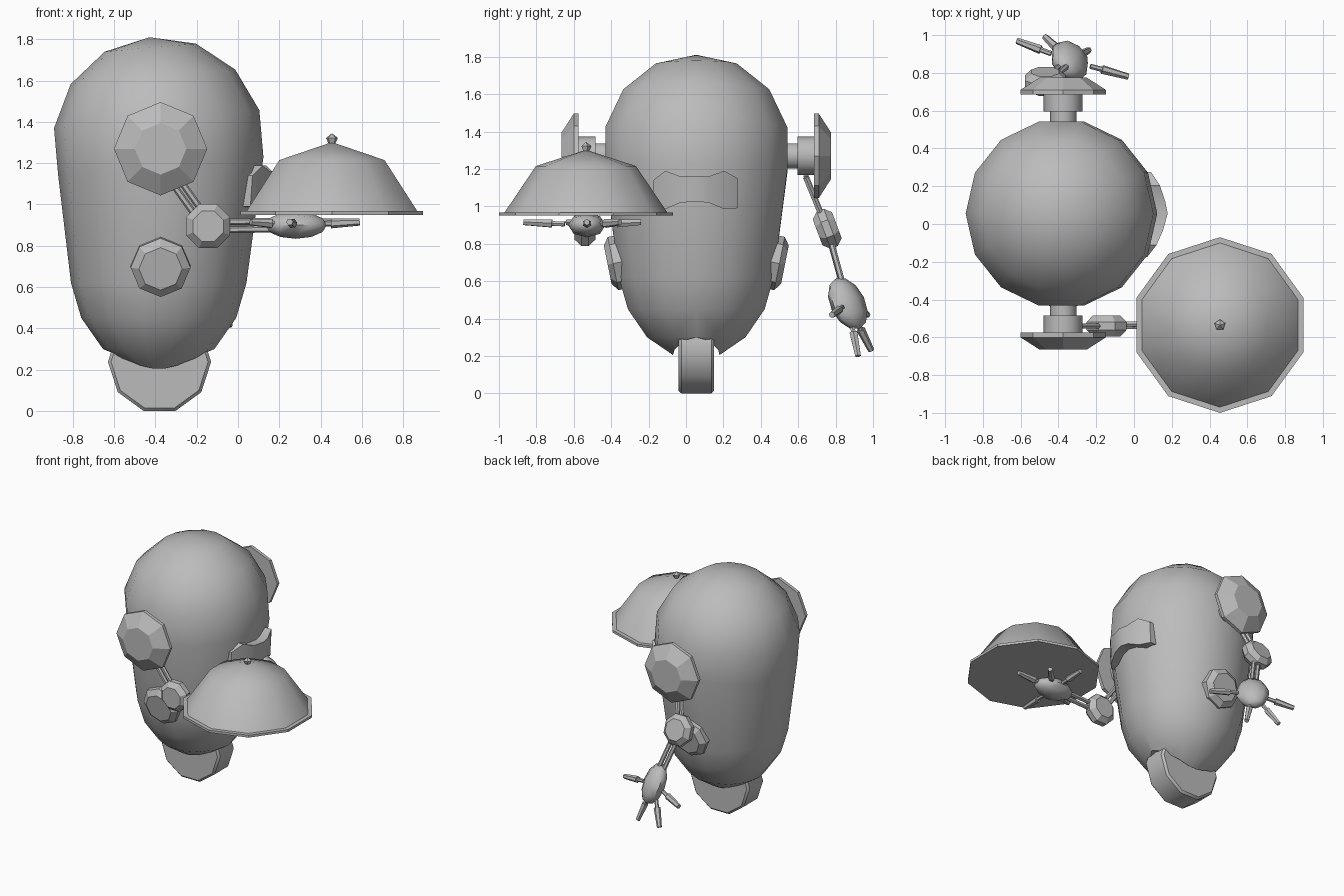
import bpy, bmesh, math
from mathutils import Vector, Matrix

if "Cube" in bpy.data.objects:
    bpy.data.objects.remove(bpy.data.objects["Cube"])

grey = bpy.data.materials.new("metal grey")
grey.diffuse_color = (0.5, 0.5, 0.5, 1)
grey.use_nodes = True
grey.node_tree.nodes["Principled BSDF"].inputs["Base Color"].default_value = grey.diffuse_color
UP = Vector((0, 0, 1))


def finish(name, bm, smooth=None):
    bmesh.ops.recalc_face_normals(bm, faces=bm.faces)
    me = bpy.data.meshes.new(name)
    bm.to_mesh(me)
    bm.free()
    me.materials.append(grey)
    ob = bpy.data.objects.new(name, me)
    bpy.context.collection.objects.link(ob)
    if smooth:
        shade(ob, smooth)
    return ob


def shade(ob, angle):
    bpy.ops.object.select_all(action='DESELECT')
    bpy.context.view_layer.objects.active = ob
    ob.select_set(True)
    bpy.ops.object.shade_smooth_by_angle(angle=math.radians(angle))


def lathe_mesh(profile, n, phase=0.0):
    """Revolve (radius, height) points about z; zero radius closes to a point."""
    bm = bmesh.new()
    rings = []
    for r, h in profile:
        if r == 0:
            rings.append([bm.verts.new((0, 0, h))] * n)
        else:
            a = [phase + math.tau * i / n for i in range(n)]
            rings.append([bm.verts.new((r * math.cos(t), r * math.sin(t), h)) for t in a])
    for lo, hi in zip(rings, rings[1:]):
        for i in range(n):
            j = (i + 1) % n
            corners = list(dict.fromkeys((lo[i], lo[j], hi[j], hi[i])))
            bm.faces.new(corners)
    for ring in (rings[0], rings[-1]):
        if ring[0] is not ring[1]:
            bm.faces.new(ring)
    return bm


def lathe(name, profile, n, origin, axis=UP, phase=0.0, smooth=None):
    bm = lathe_mesh(profile, n, phase)
    rot = UP.rotation_difference(Vector(axis).normalized()).to_matrix().to_4x4()
    bm.transform(Matrix.Translation(origin) @ rot)
    return finish(name, bm, smooth)


def rod(name, a, b, r1, r2=None, n=6):
    a, b = Vector(a), Vector(b)
    d = b - a
    return lathe(name, [(r1, 0), (r2 or r1, d.length)], n, a, d)


def twin_rods(name, a, b, side):
    for k in (-1, 1):
        off = Vector(side).normalized() * 0.02 * k
        rod(name, Vector(a) + off, Vector(b) + off, 0.016)


def elbow(name, centre, axis):
    lathe(name, [(0.08, -0.055), (0.115, -0.02), (0.115, 0.02), (0.08, 0.055)],
          8, centre, axis, math.pi / 8)


def palm(name, centre, axis, size):
    bm = bmesh.new()
    bmesh.ops.create_uvsphere(bm, u_segments=8, v_segments=6, radius=1)
    bm.transform(Matrix.Diagonal((*size, 1)))
    rot = UP.rotation_difference(Vector(axis).normalized()).to_matrix().to_4x4()
    bm.transform(Matrix.Translation(centre) @ rot)
    return finish(name, bm, 60)


def finger(name, centre, tip):
    c, t = Vector(centre), Vector(tip)
    rod(name, c.lerp(t, 0.35), c.lerp(t, 0.68), 0.014)
    rod(name + "_tip", c.lerp(t, 0.55), t, 0.024, 0.017)


# Body: dome leaning slightly to the back, tapered tub below
R, CZ = 0.512, 1.30
profile = [(0, 0.2), (0.12, 0.2), (0.27, 0.3), (0.375, 0.45), (0.425, 0.62)]
profile += [(R * math.sin(math.pi * k / 7), CZ + R * math.cos(math.pi * k / 7))
            for k in (4, 3, 2, 1)] + [(0, CZ + R)]
bm = lathe_mesh(profile, 14)
bmesh.ops.rotate(bm, verts=[v for v in bm.verts if v.co.z > 1], cent=(0, 0, CZ),
                 matrix=Matrix.Rotation(math.radians(-5), 3, 'Y'))
bm.transform(Matrix.Translation((-0.384, 0.055, 0)))
body = finish("body", bm)

# Wheel well cut through the underside
well = lathe("wheel_well_cutter", [(0.135, -0.8), (0.135, 0.8)], 12,
             (-0.38, 0.055, 0.165), (1, 0, 0))
cut = body.modifiers.new("well", 'BOOLEAN')
cut.operation, cut.solver, cut.object = 'DIFFERENCE', 'EXACT', well
bpy.context.view_layer.objects.active = body
bpy.ops.object.modifier_apply(modifier="well")
bpy.data.objects.remove(well)
shade(body, 40)

# Single wheel
lathe("wheel", [(0.235, -0.095), (0.25, -0.08), (0.25, 0.08), (0.235, 0.095)], 10,
      (-0.38, 0.055, 0.238), (0, 1, 0), 0, 40)

# Shoulders and hip caps, mirrored in y
for s, side in ((-1, "left"), (1, "right")):
    axis = (0, s, 0)
    base = (-0.375, 0.055, 1.27)
    lathe(side + "_shoulder_axle", [(0.07, 0.4), (0.07, 0.56)], 10, base, axis, 0, 40)
    lathe(side + "_shoulder_hub", [(0.103, 0.54), (0.103, 0.65)], 12, base, axis, 0, 40)
    lathe(side + "_shoulder_plate",
          [(0.226, 0.63), (0.226, 0.655), (0.125, 0.72)], 8, base, axis)
    lathe(side + "_hip_cap", [(0.145, -0.04), (0.145, 0.03), (0.105, 0.06)], 8,
          (-0.375, 0.055 + s * 0.415, 0.7), (0, s, -0.2))

# Moustache-shaped mouth plate: columns of (y, low z, high z, outer x)
cols = [(-0.175, 0.99, 1.14, 0.07), (-0.11, 0.985, 1.19, 0.12), (-0.03, 1.02, 1.16, 0.155),
        (0.055, 1.025, 1.16, 0.178), (0.12, 1.02, 1.16, 0.165), (0.205, 0.985, 1.19, 0.137),
        (0.275, 0.99, 1.15, 0.09)]
bm = bmesh.new()
loops = [[bm.verts.new(p) for p in ((0, y, lo), (x - 0.01, y, lo), (x, y, hi), (0, y, hi))]
         for y, lo, hi, x in cols]
for a, b in zip(loops, loops[1:]):
    for i in range(4):
        j = (i + 1) % 4
        bm.faces.new((a[i], a[j], b[j], b[i]))
bm.faces.new(loops[0])
bm.faces.new(loops[-1])
finish("mouth_plate", bm, 30)

# Serving arm
e = Vector((-0.145, -0.54, 0.895))
hand = Vector((0.28, -0.53, 0.9))
twin_rods("left_upper_arm", (-0.35, -0.54, 1.18), e, (1, 0, 0.75))
elbow("left_elbow", e, (0, 1, 0))
twin_rods("left_forearm", e, (0.2, -0.53, 0.9), (0, 0.3, 1))
palm("left_palm", hand, (1, 0, 0), (0.066, 0.1, 0.15))
for deg, length in ((0, 0.31), (45, 0.25), (90, 0.29), (265, 0.34), (205, 0.24)):
    t = math.radians(deg)
    finger("left_finger", hand,
           hand + Vector((length * math.cos(t), length * math.sin(t), 0.015)))

# Hanging arm
e = Vector((-0.47, 0.755, 0.88))
hand = Vector((-0.34, 0.865, 0.48))
twin_rods("right_upper_arm", (-0.4, 0.64, 1.16), e, (1, 0, -0.3))
elbow("right_elbow", e, (0, 0.94, 0.35))
twin_rods("right_forearm", e, hand, (1, 0, 0.3))
palm("right_palm", hand, (0.15, 0.4, -0.85), (0.115, 0.075, 0.15))
for tip in ((-0.62, 0.97, 0.42), (-0.47, 0.99, 0.23), (-0.24, 0.92, 0.2), (-0.03, 0.78, 0.42)):
    finger("right_finger", hand, tip)

# Covered serving dish
dish = (0.455, -0.535, 0)
lathe("dish_tray", [(0.465, 0.95), (0.465, 0.968)], 10, dish, UP, math.pi / 2)
lathe("dish_cover", [(0.44, 0.96), (0.268, 1.215), (0, 1.302)], 10, dish, UP,
      math.pi / 2, 45)
lathe("dish_knob", [(0.015, 1.29), (0.03, 1.322), (0, 1.345)], 5, dish, UP, math.pi / 2)
